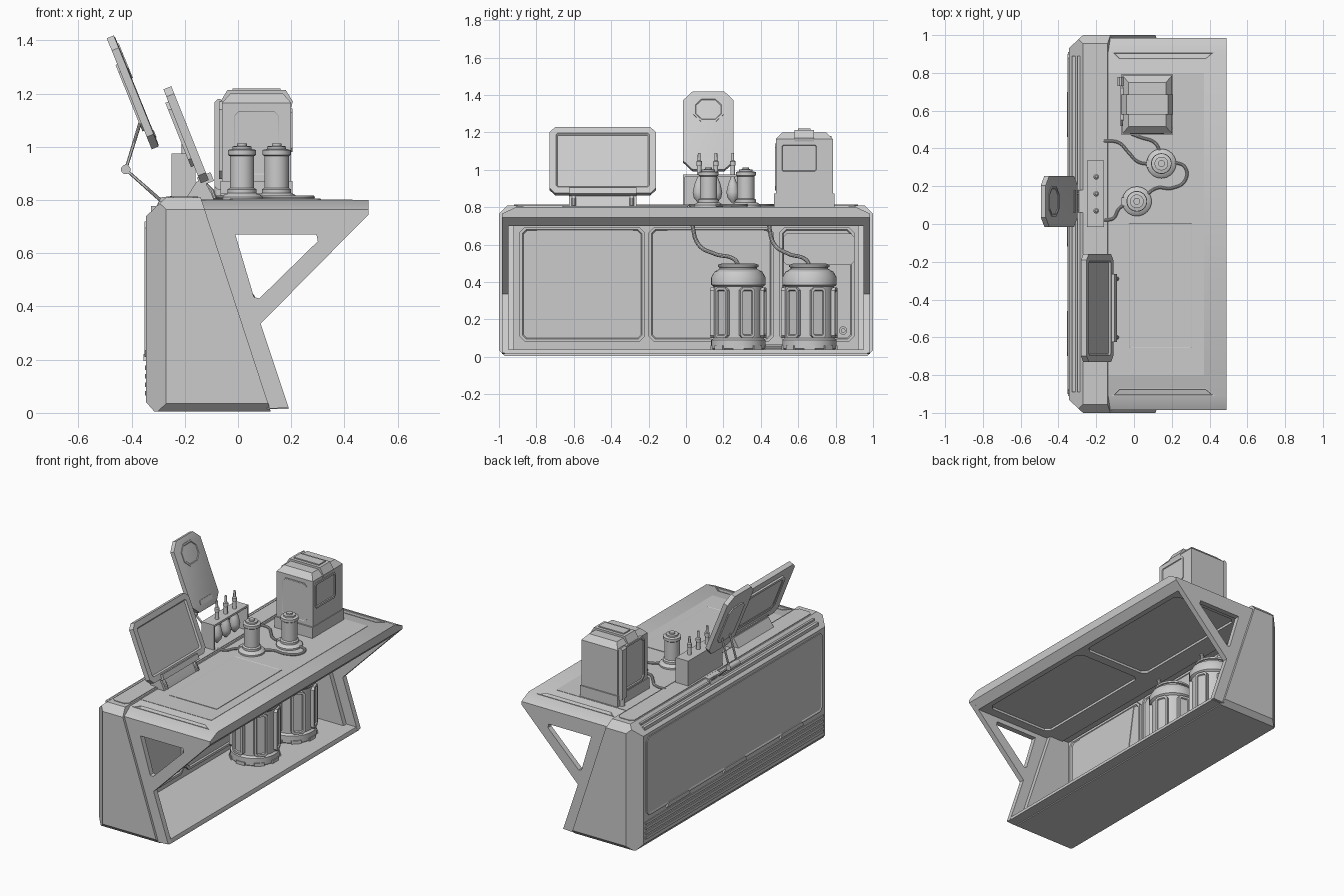
import bpy, bmesh, math
from mathutils import Matrix, Vector

if "Cube" in bpy.data.objects:
    bpy.data.objects.remove(bpy.data.objects["Cube"])


def finish(name, bm, mat=None):
    if mat:
        bm.transform(mat)
    bmesh.ops.recalc_face_normals(bm, faces=bm.faces[:])
    me = bpy.data.meshes.new(name)
    bm.to_mesh(me)
    bm.free()
    ob = bpy.data.objects.new(name, me)
    bpy.context.collection.objects.link(ob)
    return ob


def box(name, lo, hi, cuts=(), mat=None):
    """Box trimmed by planes given as (point, outward normal)."""
    bm = bmesh.new()
    bmesh.ops.create_cube(bm, size=1)
    for v in bm.verts:
        v.co = Vector([lo[i] + (v.co[i] + .5) * (hi[i] - lo[i]) for i in range(3)])
    for co, no in cuts:
        r = bmesh.ops.bisect_plane(bm, geom=bm.verts[:] + bm.edges[:] + bm.faces[:],
                                   plane_co=co, plane_no=no, clear_outer=True)
        edges = [e for e in r['geom_cut'] if isinstance(e, bmesh.types.BMEdge)]
        if edges:
            bmesh.ops.edgeloop_fill(bm, edges=edges)
    return finish(name, bm, mat)


def prism(name, pts, axis, a, b, insets=(), mat=None):
    """Outline extruded along an axis from a to b; insets (width, depth) shape the b end."""
    put = {'x': lambda p, t: (t, p[0], p[1]), 'y': lambda p, t: (p[0], t, p[1]),
           'z': lambda p, t: (p[0], p[1], t)}[axis]
    bm = bmesh.new()
    lo = [bm.verts.new(put(p, a)) for p in pts]
    hi = [bm.verts.new(put(p, b)) for p in pts]
    bm.faces.new(lo)
    cap = bm.faces.new(hi)
    for i in range(len(pts)):
        j = (i + 1) % len(pts)
        bm.faces.new((lo[i], lo[j], hi[j], hi[i]))
    bmesh.ops.recalc_face_normals(bm, faces=bm.faces[:])
    for w, d in insets:
        bmesh.ops.inset_region(bm, faces=[cap], thickness=w, depth=d, use_even_offset=True)
    return finish(name, bm, mat)


def octo(u0, u1, v0, v1, c):
    return [(u0 + c, v0), (u1 - c, v0), (u1, v0 + c), (u1, v1 - c),
            (u1 - c, v1), (u0 + c, v1), (u0, v1 - c), (u0, v0 + c)]


def lathe(name, prof, loc, n=32, mat=None):
    bm = bmesh.new()
    rings = [[bm.verts.new((r * math.cos(2 * math.pi * i / n), r * math.sin(2 * math.pi * i / n), z))
              for i in range(n)] for r, z in prof]
    for p, q in zip(rings, rings[1:]):
        for i in range(n):
            j = (i + 1) % n
            bm.faces.new((p[i], p[j], q[j], q[i]))
    bm.faces.new(rings[0])
    bm.faces.new(rings[-1])
    return finish(name, bm, Matrix.Translation(loc) @ (mat or Matrix()))


def tube(name, pts, r, smooth=True):
    cu = bpy.data.curves.new(name, 'CURVE')
    cu.dimensions, cu.bevel_depth, cu.bevel_resolution, cu.use_fill_caps = '3D', r, 3, True
    sp = cu.splines.new('BEZIER')
    sp.bezier_points.add(len(pts) - 1)
    for b, p in zip(sp.bezier_points, pts):
        b.co = p
        b.handle_left_type = b.handle_right_type = 'AUTO' if smooth else 'VECTOR'
    ob = bpy.data.objects.new(name, cu)
    bpy.context.collection.objects.link(ob)
    bpy.ops.object.select_all(action='DESELECT')
    ob.select_set(True)
    bpy.context.view_layer.objects.active = ob
    bpy.ops.object.convert(target='MESH')


def subtract(ob, *cutters):
    bpy.context.view_layer.objects.active = ob
    for c in cutters:
        m = ob.modifiers.new('cut', 'BOOLEAN')
        m.operation, m.object, m.solver = 'DIFFERENCE', c, 'EXACT'
        bpy.ops.object.modifier_apply(modifier=m.name)
        bpy.data.objects.remove(c)


GROOVE = [(.012, 0), (.004, -.006)]

# Hollow desk body with chamfered rear, top and bottom corners
cuts = [((-.14, 0, .81), (.81, 0, .265)), ((-.345, 0, .74), (-.07, 0, .075)), ((-.345, 0, .04), (-.04, 0, -.035))]
for s in (-1, 1):
    cuts += [((-.345, s * .93, 0), (-.07, s * .075, 0)), ((0, s, .765), (0, s * .045, .045)),
             ((0, s, .035), (0, s * .035, -.035))]
body = box('desk_body', (-.345, -1, .005), (.13, 1, .81), cuts)
subtract(body, box('inner', (-.25, -.92, .035), (.6, .92, .71)))
box('base_floor', (-.26, -.97, .015), (.19, .97, .04), [((.19, 0, .018), (.3, 0, .1))])

# Table slab with sloped ends and front underside
cuts = [((.49, 0, .745), (.05, 0, -.05))]
cuts += [((0, s * .91, .8), (0, s * .035, .075)) for s in (-1, 1)]
top = box('table_top', (-.2, -.985, .7), (.49, .985, .8), cuts)
subtract(top, *[prism('recess', octo(-.06, .41, y, y + .86, .03), 'z', .65, .715) for y in (-.89, .03)])

# Side legs with a triangular opening
for s in (-1, 1):
    leg = prism('side_leg', [(-.15, .76), (.49, .76), (.49, .745), (.085, .335), (.19, .02), (.11, .015)],
                'y', s * .95, s * .985)
    subtract(leg, prism('hole', [(-.01, .67), (.295, .67), (.3, .645), (.08, .43), (.06, .435)], 'y', s * .8, s * 1.1))
    prism('end_slot', [(-.12, s * .91), (.43, s * .91), (.38, s * .87), (-.08, s * .87)], 'z', .79, .803,
          [(.005, 0), (.003, -.003)])

# Table surface panels and rear ledge
prism('work_surface', octo(-.15, .37, -.8, .8, .002), 'z', .79, .802)
prism('touch_pad', octo(-.03, .31, -.66, .01, .003), 'z', .79, .805, [(.006, 0), (.003, -.002)])
prism('rear_ledge', octo(-.262, -.15, -.92, .92, .02), 'z', .8, .814)
for x, z in ((-.318, .778), (-.29, .795)):
    box('vent_rail', (x - .009, -.89, z - .03), (x + .009, .89, z))

# Rear cladding: large panel, ribs and tabs
prism('rear_panel', octo(-.9, .9, .21, .72, .025), 'x', -.33, -.351, [(.01, 0), (.004, -.003)])
for k in range(4):
    box('rear_rib', (-.35, -.91, .065 + .032 * k), (-.33, .91, .083 + .032 * k))
for y in (-.58, 0, .58):
    prism('rear_tab', [(y - .12, .195), (y + .12, .195), (y + .1, .222), (y - .1, .222)], 'x', -.33, -.356)

# Inner wall panels
for y0, y1 in ((-.89, -.22), (-.2, .47), (.5, .9)):
    prism('inner_panel', octo(y0, y1, .08, .695, .03), 'x', -.26, -.23, [(.015, 0), (.006, -.008)])
for y in (-.54, .16):
    prism('inner_flap', [(y - .26, .69), (y + .26, .69), (y + .21, .41), (y - .21, .41)], 'x', -.25, -.234)
prism('inner_box', octo(.52, .9, .49, .66, .02), 'x', -.25, -.21)
lathe('valve_knob', [(.022, 0), (.022, .02), (.012, .02), (.012, .03)], (-.24, .84, .14), 20, Matrix.Rotation(math.pi / 2, 4, 'Y'))

# Storage tanks under the table
tank = [(.135, .035), (.145, .045), (.145, .09), (.132, .1), (.132, .375), (.145, .385), (.145, .425),
        (.128, .455), (.1, .47), (.1, .478), (.108, .48), (.108, .492), (.09, .498)]
for y in (.28, .66):
    lathe('tank', tank, (-.075, y, 0), 40)
    for k in range(6):
        m = Matrix.Translation((-.075, y, 0)) @ Matrix.Rotation(math.radians(20 + 60 * k), 4, 'Z')
        prism('tank_panel', octo(-.042, .042, .1, .37, .015), 'x', .11, .146, [(.014, 0), (.004, -.008)], m)
    for k in range(8):
        m = Matrix.Translation((-.075, y, 0)) @ Matrix.Rotation(math.radians(45 * k), 4, 'Z')
        box('tank_foot', (.12, -.03, .035), (.149, .03, .06), (), m)
    dy = -.25 if y < .5 else -.22
    tube('tank_pipe', [(-.075, y, .49), (-.08, y - .02, .52), (-.12, y + dy * .5, .55),
                       (-.16, y + dy * .85, .6), (-.17, y + dy, .72)], .011)
tube('tank_link', [(-.075, .4, .055), (-.075, .54, .055)], .012)

# Tilted monitor on a stand
M = Matrix.Translation((-.197, -.445, 1.045)) @ Matrix.Rotation(-.38, 4, 'Y')
prism('monitor', octo(-.285, .285, -.19, .19, .03), 'x', -.014, .018, [(.035, 0), (.008, -.01)], M)
prism('monitor_back', octo(-.2, .2, -.12, .14, .03), 'x', -.01, -.026, [(.02, 0), (.004, -.004)], M)
box('monitor_hinge', (-.02, -.18, -.2), (.035, .18, -.165), (), M)
prism('monitor_stand', [(-.2, .8), (-.09, .8), (-.1, .825), (-.125, .87), (-.155, .87)], 'y', -.625, -.265)
for y in (-.6, -.29):
    tube('stand_clip', [(-.12, y, .885), (-.125, y, .86), (-.1, y, .835), (-.09, y, .805)], .011, False)

# Work lamp with folding arm
L = Matrix.Translation((-.395, .12, 1.205)) @ Matrix.Rotation(-.385, 4, 'Y')
prism('lamp_head', octo(-.135, .135, -.225, .225, .05), 'x', -.015, .013, [(.012, .003)], L)
prism('lamp_light', octo(-.08, .08, .05, .19, .04), 'x', .0, .02, [(.01, 0), (.004, -.004)], L)
prism('lamp_slot', octo(-.06, .06, -.19, -.16, .005), 'x', .0, .019, (), L)
prism('lamp_back', octo(-.08, .08, -.15, .12, .03), 'x', -.01, -.022, (), L)
for y in (.08, .16):
    tube('lamp_arm', [(-.365, y, 1.1), (-.422, y, .915), (-.275, y, .785)], .007, False)
lathe('lamp_joint', [(.018, -.05), (.018, .05)], (-.422, .12, .915), 20, Matrix.Rotation(math.pi / 2, 4, 'X'))
prism('lamp_base', [(-.315, .76), (-.24, .8), (-.25, .815), (-.29, .81)], 'y', .06, .18)

# Tool rack, open to the front, with hanging tools
box('rack_top', (-.25, -.015, .962), (-.16, .335, .975))
box('rack_back', (-.25, -.015, .8), (-.238, .335, .97))
for y in (-.015, .325):
    box('rack_end', (-.25, y, .8), (-.16, y + .01, .97))
for y in (.07, .16, .25):
    lathe('hand_tool', [(.008, .825), (.028, .85), (.034, .88), (.024, .925), (.012, .955), (.012, 1.02),
                        (.015, 1.025), (.015, 1.045), (.008, 1.05), (.007, 1.09)], (-.2, y, 0), 20)

# Small canisters and cables on the table
can = [(.078, .8), (.078, .812), (.066, .822), (.055, .826), (.055, .84), (.046, .846), (.046, .965),
       (.053, .97), (.053, .988), (.036, .992), (.036, 1.002), (.018, 1.003), (.018, 1.012)]
for x, y in ((.015, .12), (.145, .32)):
    lathe('canister', can, (x, y, 0), 32)
    box('canister_tab', (x - .08, y - .02, .8), (x - .04, y + .02, .825))
for path in ([(-.16, .44), (-.08, .43), (-.03, .38), (.02, .33), (.09, .315)],
             [(-.02, .48), (.03, .46), (.11, .43), (.14, .38)],
             [(.2, .33), (.27, .3), (.27, .23), (.2, .19), (.12, .19), (.06, .15)],
             [(-.16, .02), (-.11, .03), (-.08, .08), (-.04, .11)]):
    tube('cable', [(x, y, .81) for x, y in path], .008)

# Countertop machine with screen, strap handle and side module
cuts = [((.2, 0, 1.165), (.04, 0, .035)), ((-.06, 0, 1.165), (-.04, 0, .035)),
        ((0, .48, 1.165), (0, -.035, .035)), ((0, .785, 1.165), (0, .035, .035))]
box('machine_body', (-.06, .48, .86), (.2, .785, 1.2), cuts)
box('machine_base', (-.066, .47, .8), (.204, .793, .872))
prism('machine_screen', octo(.5, .71, .98, 1.145, .015), 'x', .18, .205, GROOVE)
prism('machine_strap', [(-.06, 1.15), (-.066, 1.17), (-.04, 1.213), (.18, 1.213), (.206, 1.17), (.2, 1.15)], 'y', .58, .685)
box('machine_grip', (-.02, .6, 1.2), (.16, .665, 1.22))
prism('side_module', octo(.52, .75, .88, 1.17, .03), 'x', -.05, -.072, GROOVE)
prism('side_handle', octo(-.088, -.055, .84, 1.18, .012), 'y', .73, .778)
lathe('side_nozzle', [(.018, .8), (.018, .86)], (-.07, .754, 0), 16)
prism('machine_panel', octo(-.02, .16, .89, 1.14, .02), 'y', .5, .476, [(.006, 0), (.003, -.002)])

# Smooth shading with sharp edges kept
bpy.ops.object.select_all(action='SELECT')
bpy.context.view_layer.objects.active = body
bpy.ops.object.shade_smooth_by_angle(angle=math.radians(30))
